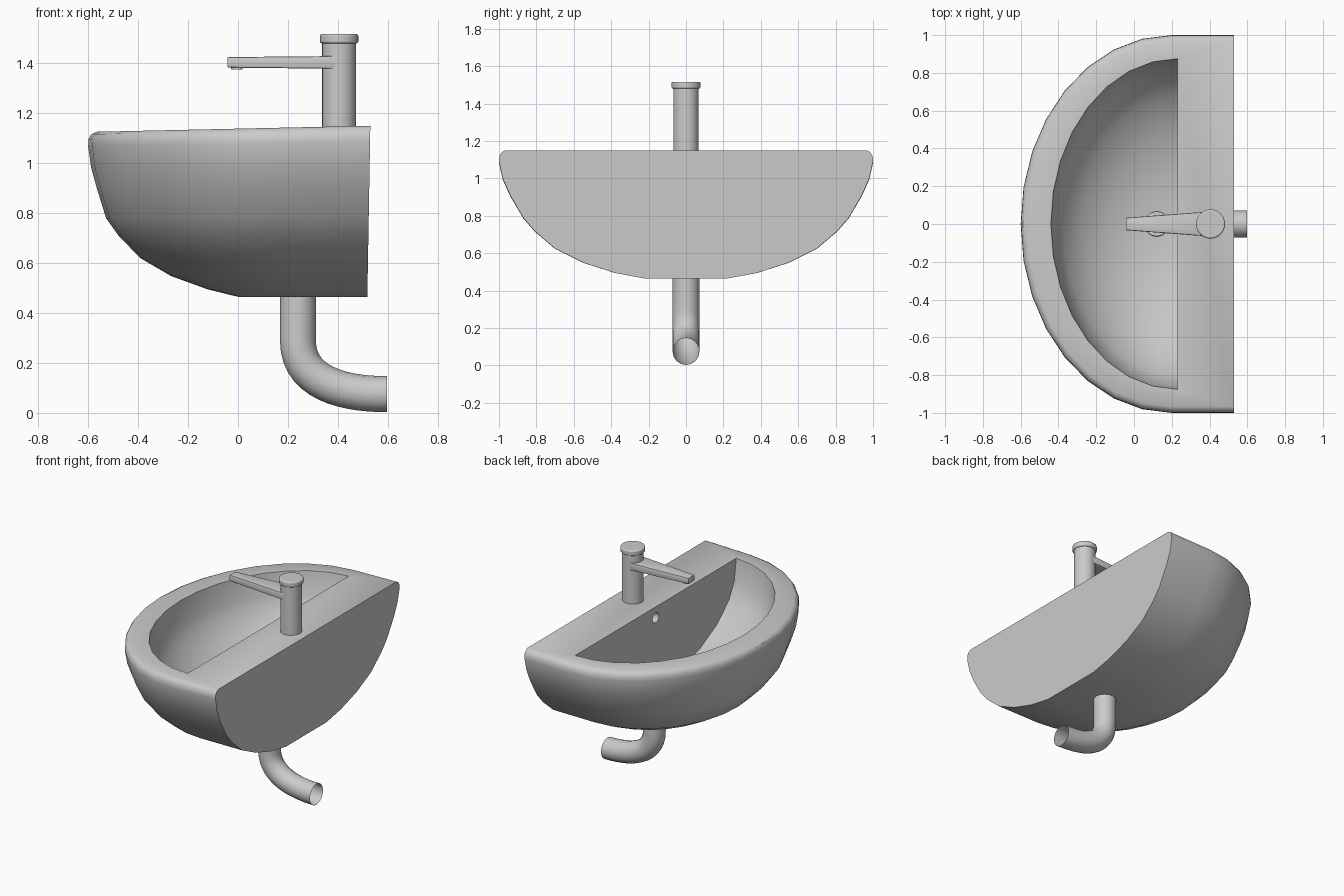
import bpy, bmesh
from math import sin, cos, pi, radians

if "Cube" in bpy.data.objects:
    bpy.data.objects.remove(bpy.data.objects["Cube"])

ARC = [-pi / 2 + pi * k / 16 for k in range(17)]


def smooth(obj, angle=35):
    bpy.ops.object.select_all(action='DESELECT')
    obj.select_set(True)
    bpy.context.view_layer.objects.active = obj
    bpy.ops.object.shade_smooth_by_angle(angle=radians(angle))


def finish(bm, name, angle=35):
    bmesh.ops.recalc_face_normals(bm, faces=bm.faces)
    mesh = bpy.data.meshes.new(name)
    bm.to_mesh(mesh)
    bm.free()
    obj = bpy.data.objects.new(name, mesh)
    bpy.context.collection.objects.link(obj)
    smooth(obj, angle)
    return obj


def strip(bm, a, b):
    for i in range(len(a) - 1):
        bm.faces.new((a[i], a[i + 1], b[i + 1], b[i]))


def cylinder(name, r, z0, z1, x, bevel=0.0):
    bpy.ops.mesh.primitive_cylinder_add(vertices=32, radius=r, depth=z1 - z0,
                                        location=(x, 0, (z0 + z1) / 2))
    obj = bpy.context.object
    obj.name = name
    if bevel:
        mod = obj.modifiers.new("bevel", 'BEVEL')
        mod.width, mod.segments = bevel, 3
        mod.limit_method = 'ANGLE'
    smooth(obj)
    return obj


# Basin body: outer shell rows (x scale, y scale, z) and bowl rows (scale, z)
OUTER = [(.25, .22, .465), (.40, .38, .495), (.585, .55, .55), (.74, .70, .625),
         (.85, .81, .72), (.91, .87, .79), (.955, .94, .91), (.985, .98, 1.0),
         (1, 1, 1.09), (.998, .998, 1.12), (.985, .985, 1.14), (.96, .967, 1.15)]
BOWL = [(1, 1.15), (.975, 1.0), (.91, .89), (.76, .77), (.54, .67), (.3, .62), (.1, .60)]

bm = bmesh.new()


def vert(x, y, z):
    w = (z - .465) / .685
    return bm.verts.new((x, y, z - .022 * (.53 - x) * w))


outer = []
for sx, sy, z in OUTER:
    xb = .518 + .012 * (z - .465) / .685
    row = [vert(xb, -sy, z)]
    row += [vert(.2 - .8 * sx * cos(a), sy * sin(a), z) for a in ARC]
    row.append(vert(xb, sy, z))
    outer.append(row)
bowl = [[vert(.23 - .67 * s * cos(a), .875 * s * sin(a), z) for a in ARC] for s, z in BOWL]

for rows in (outer, bowl):
    for a, b in zip(rows, rows[1:]):
        strip(bm, a, b)
    # flat wall closing the straight side
    bm.faces.new([r[0] for r in rows] + [r[-1] for r in reversed(rows)])
bm.faces.new(outer[0])
bm.faces.new(bowl[-1])
# rim and tap ledge
top, lip = outer[-1], bowl[0]
strip(bm, top[1:-1], lip)
bm.faces.new((top[0], top[1], lip[0], lip[-1], top[-2], top[-1]))
body = finish(bm, "basin_body")

# Overflow hole in the rear bowl wall
bpy.ops.mesh.primitive_cylinder_add(vertices=24, radius=.034, depth=.12,
                                    location=(.23, 0, 1.068), rotation=(0, pi / 2, 0))
cutter = bpy.context.object
cutter.name = "overflow_cutter"
cutter.hide_render = True
mod = body.modifiers.new("overflow", 'BOOLEAN')
mod.operation, mod.solver, mod.object = 'DIFFERENCE', 'EXACT', cutter
bpy.context.view_layer.objects.active = body
bpy.ops.object.modifier_apply(modifier="overflow")
bpy.data.objects.remove(cutter)
smooth(body)

# Drain plug
cylinder("drain_plug", .066, .58, .622, .12, .006)

# Tap column and cap
cylinder("tap_column", .068, 1.13, 1.49, .405)
cylinder("tap_cap", .077, 1.48, 1.517, .405, .008)

# Tapered spout
bm = bmesh.new()
ends = []
for x, hw, z0, z1 in ((-.043, .033, 1.383, 1.425), (.40, .066, 1.378, 1.429)):
    ends.append([bm.verts.new((x, y, z)) for y, z in
                 ((-hw, z0), (hw, z0), (hw, z1), (-hw, z1))])
for i in range(4):
    j = (i + 1) % 4
    bm.faces.new((ends[0][i], ends[0][j], ends[1][j], ends[1][i]))
for e in ends:
    bm.faces.new(e)
bmesh.ops.recalc_face_normals(bm, faces=bm.faces)
bmesh.ops.bevel(bm, geom=bm.edges[:], offset=.006, segments=2, affect='EDGES', profile=.5)
finish(bm, "tap_spout")
cylinder("tap_nozzle", .024, 1.375, 1.40, -.005)

# Waste pipe: open-ended bent tube
curve = bpy.data.curves.new("waste_pipe", 'CURVE')
curve.dimensions = '3D'
curve.bevel_depth, curve.bevel_resolution, curve.resolution_u = .072, 6, 14
sp = curve.splines.new('BEZIER')
sp.bezier_points.add(2)
PATH = [((.24, .50), (.24, .55), (.24, .43)), ((.24, .29), (.24, .36), (.24, .12)),
        ((.597, .075), (.42, .075), (.65, .075))]
for p, (co, hl, hr) in zip(sp.bezier_points, PATH):
    p.handle_left_type = p.handle_right_type = 'FREE'
    p.co, p.handle_left, p.handle_right = [(x, 0, z) for x, z in (co, hl, hr)]
pipe = bpy.data.objects.new("waste_pipe", curve)
bpy.context.collection.objects.link(pipe)
bpy.ops.object.select_all(action='DESELECT')
pipe.select_set(True)
bpy.context.view_layer.objects.active = pipe
bpy.ops.object.convert(target='MESH')
smooth(bpy.context.object)
